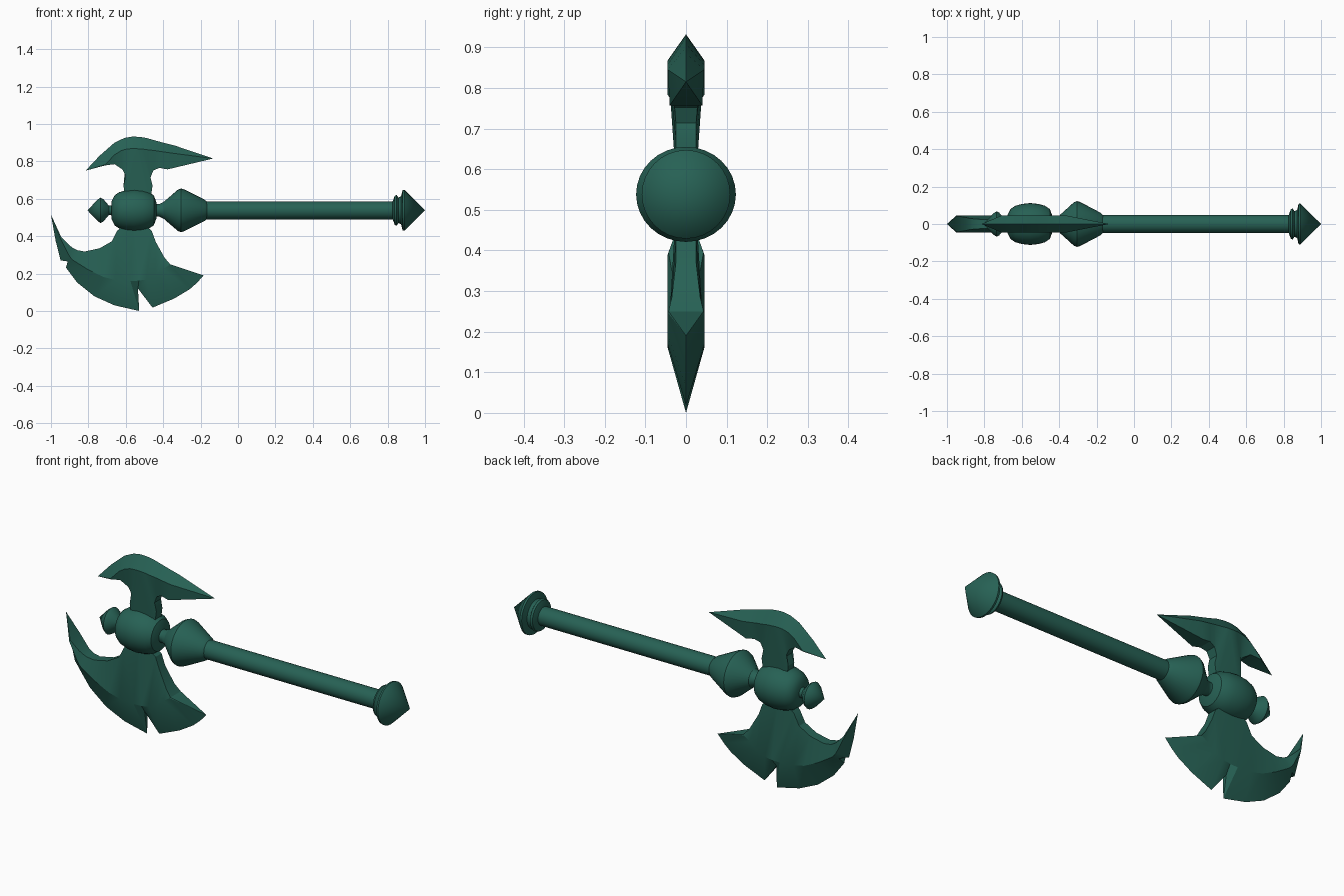
import bpy, bmesh, math

CZ = 0.538      # height of the shaft axis
RIDGE = 0.045   # half thickness of a blade along its ridge

mat = bpy.data.materials.new("dark_green")
mat.diffuse_color = (0.02, 0.12, 0.09, 1)


def finish(bm, name, angle):
    bmesh.ops.remove_doubles(bm, verts=bm.verts, dist=1e-5)
    bmesh.ops.dissolve_degenerate(bm, edges=bm.edges, dist=1e-5)
    bmesh.ops.recalc_face_normals(bm, faces=bm.faces)
    me = bpy.data.meshes.new(name)
    bm.to_mesh(me)
    bm.free()
    me.materials.append(mat)
    ob = bpy.data.objects.new(name, me)
    bpy.context.collection.objects.link(ob)
    bpy.ops.object.select_all(action='DESELECT')
    ob.select_set(True)
    bpy.context.view_layer.objects.active = ob
    bpy.ops.object.shade_smooth_by_angle(angle=math.radians(angle))
    return ob


def lathe(name, profile, y_scale=1.0, n=32):
    """Revolve (x, radius) points about the shaft axis."""
    bm = bmesh.new()
    rings = []
    for x, r in profile:
        rings.append([bm.verts.new((x, y_scale * r * math.cos(2 * math.pi * i / n),
                                    CZ + r * math.sin(2 * math.pi * i / n))) for i in range(n)])
    for a, b in zip(rings, rings[1:]):
        for i in range(n):
            j = (i + 1) % n
            bm.faces.new((a[i], a[j], b[j], b[i]))
    for ring, r in ((rings[0], profile[0][1]), (rings[-1], profile[-1][1])):
        if r > 1e-4:
            bm.faces.new(ring)
    return finish(bm, name, 30)


def blade(name, stations):
    """Loft sections: cutting edge, ridge, inner edge, inner and edge half thickness."""
    bm = bmesh.new()
    rings = []
    for outer, ridge, inner, t_in, t_out in stations:
        t_ridge = RIDGE if t_in else 0
        half = [(outer, t_out), (ridge, t_ridge), (inner, t_in)]
        pts = [(p, -t) for p, t in half] + [(p, t) for p, t in reversed(half)]
        rings.append([bm.verts.new((p[0], y, p[1])) for p, y in pts])
    for a, b in zip(rings, rings[1:]):
        for i in range(6):
            j = (i + 1) % 6
            bm.faces.new((a[i], a[j], b[j], b[i]))
    return finish(bm, name, 25)


# Shaft parts
lathe("front_finial", [(-0.805, 0), (-0.75, 0.058), (-0.735, 0.068), (-0.72, 0.06),
                       (-0.69, 0.025), (-0.64, 0.03)])
lathe("head_ball", [(-0.675, 0.05), (-0.66, 0.08), (-0.635, 0.097), (-0.60, 0.107),
                    (-0.555, 0.112), (-0.51, 0.107), (-0.475, 0.097), (-0.45, 0.08),
                    (-0.437, 0.045)])
lathe("neck", [(-0.47, 0.04), (-0.435, 0.033), (-0.42, 0.034), (-0.395, 0.047), (-0.38, 0.045)])
lathe("collar", [(-0.40, 0.03), (-0.395, 0.047), (-0.322, 0.11), (-0.305, 0.117),
                 (-0.288, 0.112), (-0.18, 0.058), (-0.165, 0.045)], 1.05)
lathe("handle", [(-0.20, 0.048), (0.85, 0.048)])
lathe("pommel", [(0.826, 0.045), (0.838, 0.078), (0.848, 0.083), (0.858, 0.068),
                 (0.872, 0.075), (0.88, 0.108), (0.89, 0.109), (1.0, 0)])

# Large lower blade with a nick in its cutting edge
tip_a, tip_b = (-1.0, 0.515), (-0.184, 0.19)
blade("main_blade", [
    (tip_a, tip_a, tip_a, 0, 0),
    ((-.975, .375), (-.95, .39), (-.945, .395), .043, 0),
    ((-.948, .27), (-.905, .30), (-.90, .35), .035, 0),
    ((-.91, .265), (-.895, .285), (-.88, .335), .03, .03),
    ((-.92, .232), (-.88, .27), (-.86, .325), .028, 0),
    ((-.86, .152), (-.80, .22), (-.82, .318), .025, 0),
    ((-.767, .078), (-.72, .182), (-.74, .335), .025, 0),
    ((-.66, .03), (-.655, .165), (-.675, .372), .025, 0),
    ((-.528, 0), (-.575, .16), (-.645, .43), .025, 0),
    ((-.535, .12), (-.53, .162), (-.56, .50), .025, .012),
    ((-.457, .018), (-.49, .168), (-.462, .43), .025, 0),
    ((-.34, .067), (-.44, .19), (-.44, .37), .025, 0),
    ((-.26, .115), (-.40, .225), (-.393, .285), .035, 0),
    ((-.22, .15), (-.365, .247), (-.363, .25), .043, 0),
    (tip_b, tip_b, tip_b, 0, 0)])

# Smaller upper blade
tip_c, tip_d = (-0.815, 0.75), (-0.133, 0.815)
blade("back_blade", [
    (tip_c, tip_c, tip_c, 0, 0),
    ((-.74, .83), (-.71, .783), (-.712, .778), .042, 0),
    ((-.66, .90), (-.66, .835), (-.66, .785), .035, 0),
    ((-.607, .925), (-.625, .857), (-.618, .757), .028, 0),
    ((-.58, .93), (-.595, .866), (-.596, .714), .025, 0),
    ((-.565, .932), (-.57, .868), (-.612, .67), .025, 0),
    ((-.553, .932), (-.55, .868), (-.60, .58), .025, 0),
    ((-.535, .931), (-.53, .867), (-.47, .58), .025, 0),
    ((-.52, .93), (-.51, .866), (-.457, .67), .025, 0),
    ((-.49, .925), (-.484, .862), (-.468, .714), .025, 0),
    ((-.43, .908), (-.44, .857), (-.452, .752), .028, 0),
    ((-.40, .90), (-.41, .852), (-.42, .765), .035, 0),
    ((-.34, .885), (-.36, .845), (-.377, .757), .04, 0),
    (tip_d, tip_d, tip_d, 0, 0)])
